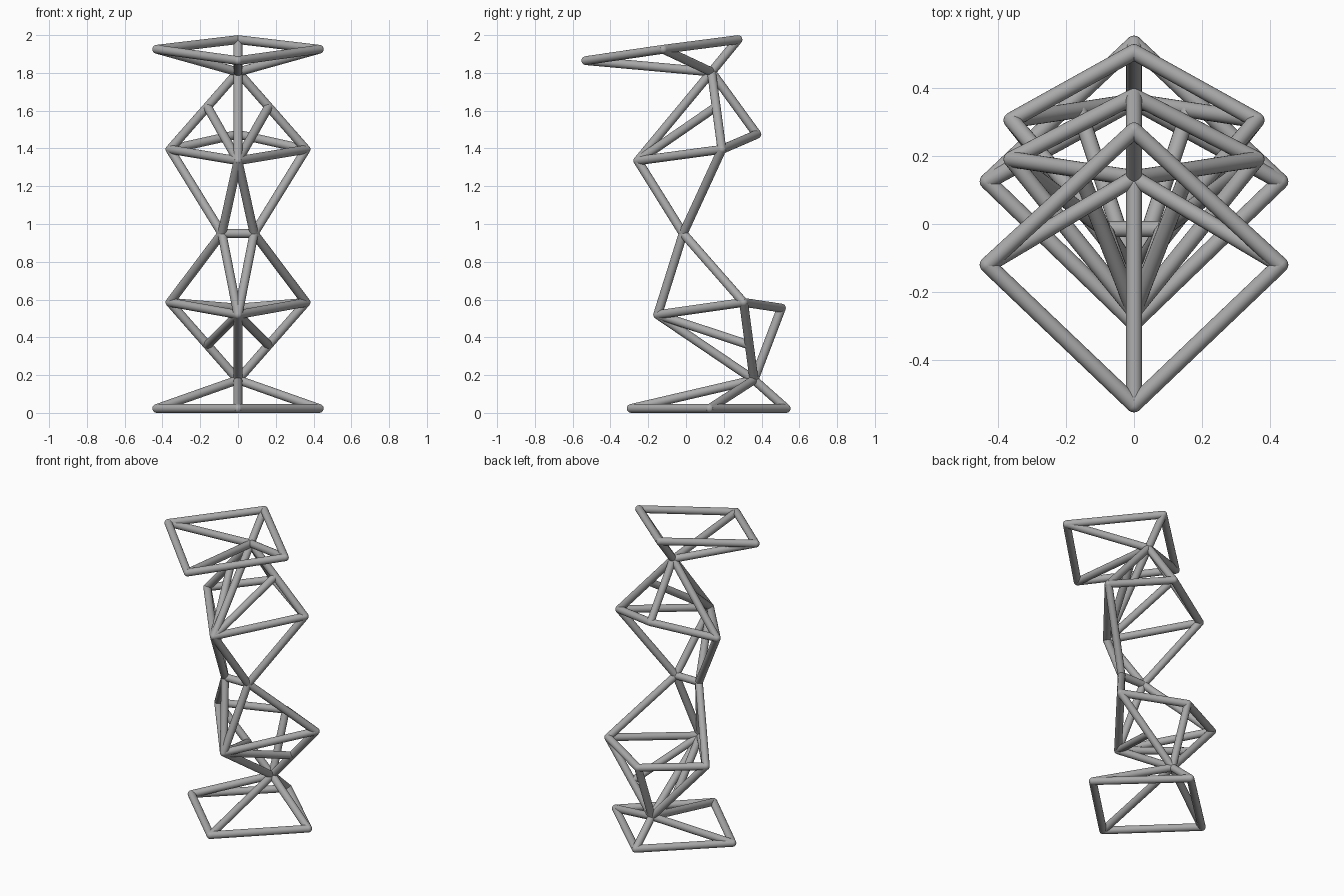
import bpy
from mathutils import Vector

if "Cube" in bpy.data.objects:
    bpy.data.objects.remove(bpy.data.objects["Cube"], do_unlink=True)

R = 0.0235  # rod radius

steel = bpy.data.materials.new("grey_steel")
steel.use_nodes = True
grey = (0.4, 0.4, 0.4, 1)
steel.diffuse_color = grey
steel.node_tree.nodes["Principled BSDF"].inputs["Base Color"].default_value = grey


def finish(name):
    ob = bpy.context.object
    ob.name = name
    ob.data.materials.append(steel)
    bpy.ops.object.shade_smooth_by_angle()


def rod(name, a, b):
    a, b = Vector(a), Vector(b)
    bpy.ops.mesh.primitive_cylinder_add(vertices=20, radius=R, depth=(b - a).length,
                                        location=(a + b) / 2)
    bpy.context.object.rotation_euler = (b - a).to_track_quat("Z", "Y").to_euler()
    finish(name)


def joint(name, p):
    bpy.ops.mesh.primitive_uv_sphere_add(segments=20, ring_count=10, radius=R, location=p)
    finish(name)


def side(p, s):
    return Vector((p[0] * s, p[1], p[2]))


def pyramid(name, front, flank, back, apex):
    """Four-sided ring of rods, with a rod from every corner to the apex."""
    ring = [Vector(front), side(flank, 1), Vector(back), side(flank, -1)]
    for i, p in enumerate(ring):
        rod(name + "_ring_rod", p, ring[i - 1])
        rod(name + "_apex_rod", p, apex)
        joint(name + "_joint", p)


ankle = (0, 0.36, 0.175)
neck = (0, 0.135, 1.805)
waist = (0.085, -0.015, 0.95)
knee_front, knee_side = (0, -0.15, 0.52), (0.36, 0.305, 0.585)
chest_front, chest_side = (0, -0.255, 1.335), (0.36, 0.19, 1.395)

# Foot, leg, chest and head frames
pyramid("foot", (0, -0.29, R), (0.43, 0.125, R), (0, 0.53, R), ankle)
pyramid("leg", knee_front, knee_side, (0, 0.505, 0.555), ankle)
pyramid("chest", chest_front, chest_side, (0, 0.375, 1.475), neck)
pyramid("head", (0, -0.53, 1.865), (0.43, -0.12, 1.925), (0, 0.275, 1.976), neck)
joint("ankle_joint", ankle)
joint("neck_joint", neck)

# Waist bar, rods to the waist, and braces to the middle of the apex rods
rod("waist_bar", side(waist, 1), side(waist, -1))
for s, label in ((1, "left"), (-1, "right")):
    w = side(waist, s)
    joint(label + "_waist_joint", w)
    for front, flank, apex, part in ((knee_front, knee_side, ankle, "leg"),
                                     (chest_front, chest_side, neck, "chest")):
        corner = side(flank, s)
        rod(f"{label}_{part}_front_rod", w, front)
        rod(f"{label}_{part}_side_rod", w, corner)
        rod(f"{label}_{part}_brace", front, Vector(apex).lerp(corner, 0.45))
